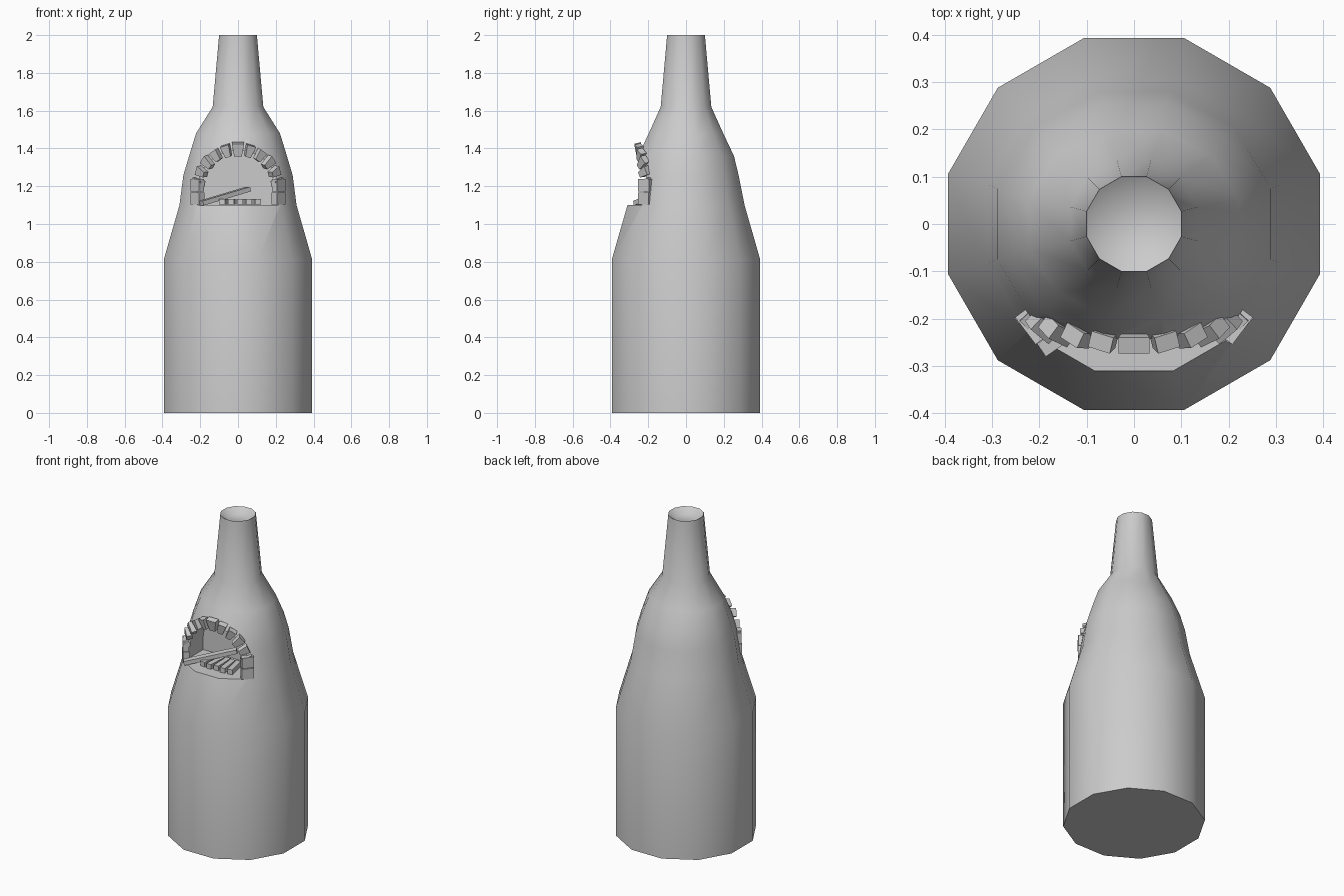
import bpy, bmesh
from math import sin, cos, pi, radians
from mathutils import Vector, Matrix

if "Cube" in bpy.data.objects:
    bpy.data.objects.remove(bpy.data.objects["Cube"])


def make_object(name, bm):
    bmesh.ops.recalc_face_normals(bm, faces=bm.faces[:])
    mesh = bpy.data.meshes.new(name)
    bm.to_mesh(mesh)
    bm.free()
    ob = bpy.data.objects.new(name, mesh)
    bpy.context.collection.objects.link(ob)
    return ob


def box(name, size, matrix, taper=1.0):
    # taper narrows the lower (inner) end, for wedge bricks
    bm = bmesh.new()
    bmesh.ops.create_cube(bm, size=1)
    for v in bm.verts:
        if v.co.z < 0:
            v.co.x *= taper
        v.co = matrix @ Vector(c * s for c, s in zip(v.co, size))
    return make_object(name, bm)


# Twelve-sided kiln body: (half-width x, half-depth y, z)
rings = [(.393, .393, 0), (.393, .393, .81), (.31, .31, 1.1), (.289, .278, 1.26),
         (.259, .254, 1.36), (.222, .197, 1.48), (.134, .134, 1.62),
         (.10, .10, 2.0), (.056, .056, 1.97)]
bm = bmesh.new()
loops = []
for rx, ry, z in rings:
    k = 1 / cos(pi / 12)
    loops.append([bm.verts.new((rx * k * cos(pi / 12 + i * pi / 6),
                                ry * k * sin(pi / 12 + i * pi / 6), z)) for i in range(12)])
for a, b in zip(loops, loops[1:]):
    for i in range(12):
        j = (i + 1) % 12
        bm.faces.new((a[i], a[j], b[j], b[i]))
bm.faces.new(loops[0][::-1])
bm.faces.new(loops[-1])
body = make_object("kiln_body", bm)

# Arched recess cut into the front
bm = bmesh.new()
outline = [(.215, 1.1)] + [(.215 * cos(i * pi / 12), 1.185 + .205 * sin(i * pi / 12))
                           for i in range(13)] + [(-.215, 1.1)]
front = [bm.verts.new((x, -.6, z)) for x, z in outline]
back = [bm.verts.new((x, -.04, z)) for x, z in outline]
bm.faces.new(front)
bm.faces.new(back[::-1])
for i in range(len(outline)):
    j = (i + 1) % len(outline)
    bm.faces.new((front[i], front[j], back[j], back[i]))
cutter = make_object("recess_cutter", bm)
cutter.hide_render = True
mod = body.modifiers.new("recess", 'BOOLEAN')
mod.operation = 'DIFFERENCE'
mod.solver = 'EXACT'
mod.object = cutter
bpy.context.view_layer.objects.active = body
body.select_set(True)
bpy.ops.object.modifier_apply(modifier=mod.name)
bpy.data.objects.remove(cutter)
bpy.ops.object.shade_smooth_by_angle(angle=radians(40))

# Arch of wedge bricks with a slightly larger keystone
for i in range(-5, 6):
    a = radians(i * 16.5)
    x, z = .21 * sin(a), 1.19 + .205 * cos(a)
    y = -.248 + .035 * (x / .21) ** 2
    m = (Matrix.Translation((x, y, z)) @ Matrix.Rotation(x / .21 * radians(48), 4, 'Z')
         @ Matrix.Rotation(radians(14) * cos(a), 4, 'X') @ Matrix.Rotation(a, 4, 'Y'))
    height = .07 if i == 0 else .058 + .006 * (i % 2)
    box("arch_brick", (.066 if i == 0 else .05, .035, height), m, .6)

# Jamb bricks down both sides
for s in (-1, 1):
    for k, z in enumerate((1.135, 1.205)):
        m = (Matrix.Translation((s * .215, -.215, z))
             @ Matrix.Rotation(s * radians(50 + 3 * k), 4, 'Z'))
        box("jamb_brick", (.072, .036, .066), m)

# Logs lying on the recess floor
for i in range(5):
    m = (Matrix.Translation((-.075 + .042 * i, -.17 - .006 * (i % 2), 1.118))
         @ Matrix.Rotation(radians(-8 + 5 * i), 4, 'Z'))
    box("floor_log", (.032, .13, .03), m)

# Leaning plank
p, q = Vector((-.195, -.262, 1.11)), Vector((.055, -.09, 1.185))
m = Matrix.Translation((p + q) / 2) @ (q - p).to_track_quat('X', 'Z').to_matrix().to_4x4()
box("leaning_plank", ((q - p).length, .04, .025), m)
